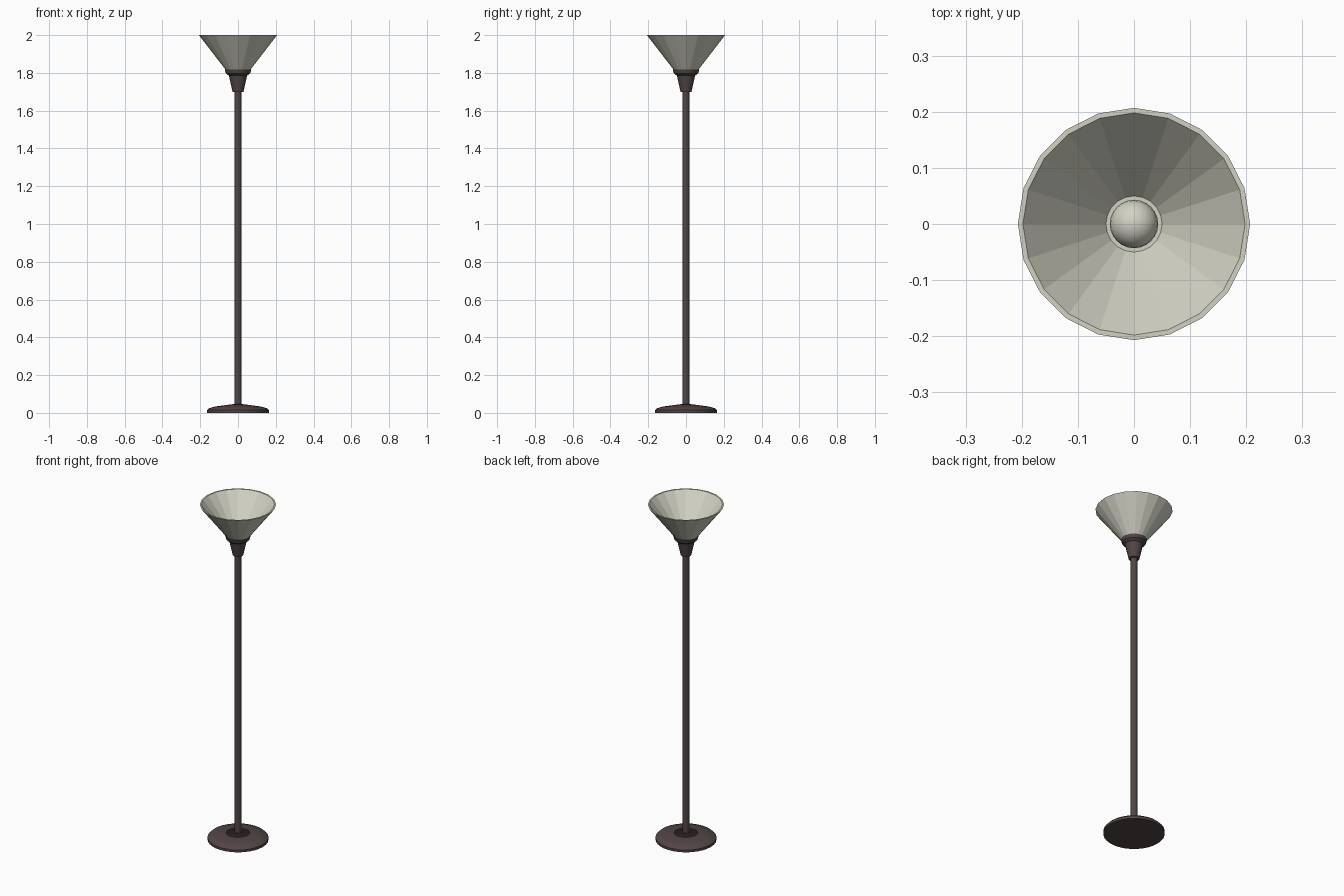
import bpy, bmesh, math

old = bpy.data.objects.get("Cube")
if old:
    bpy.data.objects.remove(old, do_unlink=True)


def material(name, rgb):
    m = bpy.data.materials.new(name)
    m.use_nodes = True
    colour = (*rgb, 1)
    m.diffuse_color = colour
    m.node_tree.nodes["Principled BSDF"].inputs["Base Color"].default_value = colour
    return m


BRONZE = material("dark bronze", (0.085, 0.06, 0.06))
SHADOW = material("blackened bronze", (0.02, 0.014, 0.014))
GLASS = material("cream glass", (0.64, 0.64, 0.55))


def lathe(name, profile, sides, mat, smooth=True, closed=False):
    """Spin (radius, height) points, listed bottom to top along the outside, about z."""
    bm = bmesh.new()
    rings = []
    for r, z in profile:
        if r == 0:
            rings.append([bm.verts.new((0, 0, z))] * sides)
        else:
            turn = 2 * math.pi / sides
            rings.append([bm.verts.new((r * math.cos(i * turn), r * math.sin(i * turn), z))
                          for i in range(sides)])
    pairs = list(zip(rings, rings[1:]))
    if closed:
        pairs.append((rings[-1], rings[0]))
    for low, high in pairs:
        for i in range(sides):
            j = (i + 1) % sides
            corners = dict.fromkeys((low[i], low[j], high[j], high[i]))
            bm.faces.new(list(corners))
    mesh = bpy.data.meshes.new(name)
    bm.to_mesh(mesh)
    bm.free()
    mesh.materials.append(mat)
    obj = bpy.data.objects.new(name, mesh)
    bpy.context.collection.objects.link(obj)
    if smooth:
        bpy.ops.object.select_all(action="DESELECT")
        obj.select_set(True)
        bpy.context.view_layer.objects.active = obj
        bpy.ops.object.shade_smooth_by_angle(angle=math.radians(35))
    return obj


# Domed foot with a flat underside
lathe("base", [(0, 0), (0.165, 0), (0.165, 0.014), (0.155, 0.024),
               (0.12, 0.034), (0.067, 0.041), (0, 0.041)], 32, BRONZE)

# Dark ring where the pole enters the foot
lathe("base_ring", [(0.067, 0.041), (0.018, 0.047)], 32, SHADOW)

# Pole
lathe("pole", [(0, 0.03), (0.018, 0.03), (0.018, 1.72), (0, 1.72)], 16, BRONZE)

# Flared socket below the shade
lathe("socket", [(0, 1.7), (0.029, 1.7), (0.048, 1.785), (0.064, 1.797),
                 (0.07, 1.817), (0.05, 1.82), (0, 1.82)], 20, BRONZE)

# Faceted funnel shade with a thin wall and a small floor around the bulb
lathe("shade", [(0, 1.812), (0.062, 1.812), (0.207, 2), (0.198, 2),
                (0.05, 1.824), (0, 1.824)], 20, GLASS, smooth=False)

# Round bulb
steps = 12
bulb = [(0.043 * math.sin(math.pi * k / steps) if 0 < k < steps else 0,
         1.845 - 0.043 * math.cos(math.pi * k / steps)) for k in range(steps + 1)]
lathe("bulb", bulb, 24, GLASS)
